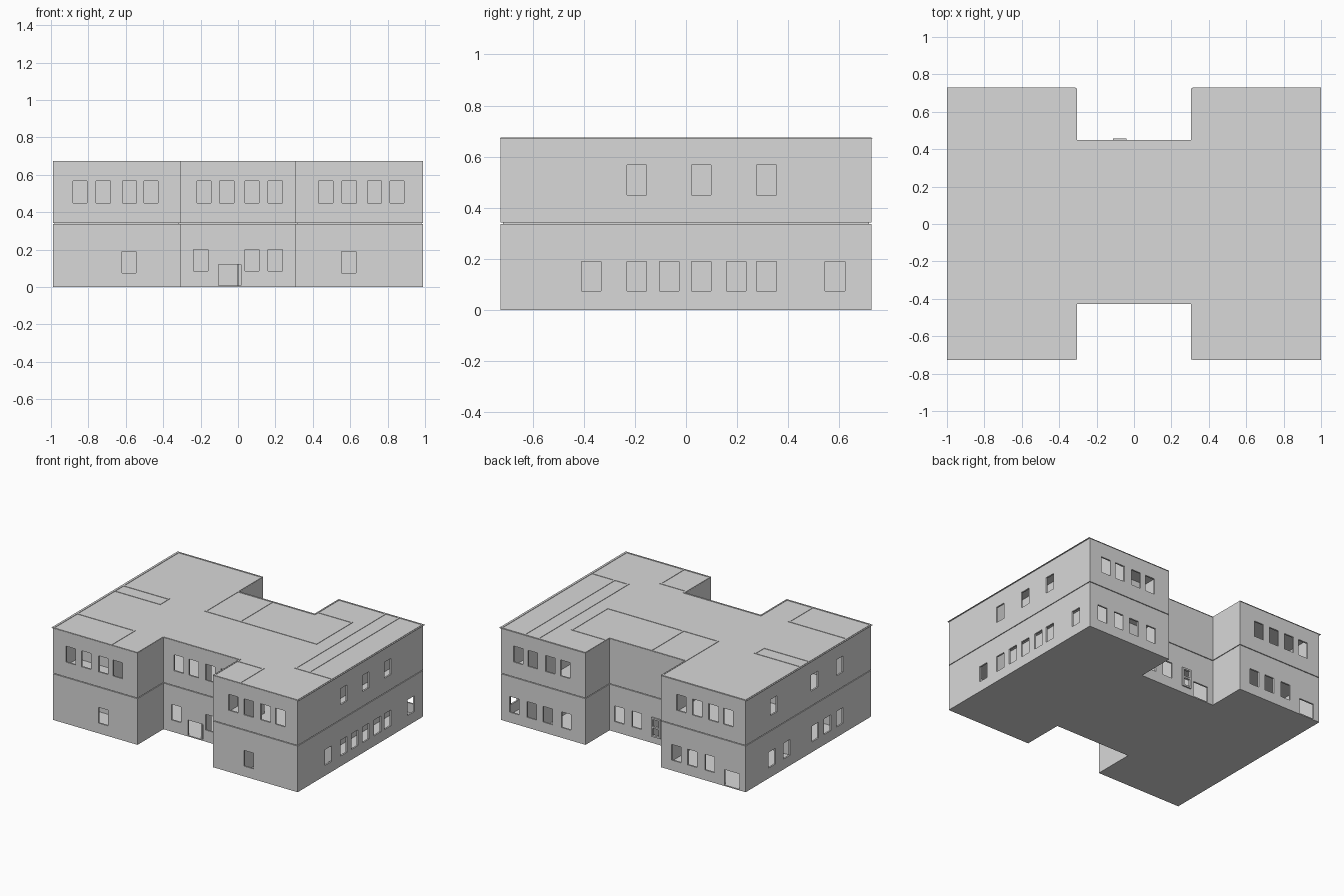
import bpy, bmesh

cube = bpy.data.objects.get("Cube")
if cube:
    bpy.data.objects.remove(cube)

# One plain grey for the whole building
GREY = bpy.data.materials.new("plain grey")
GREY.use_nodes = True
GREY.diffuse_color = (0.69, 0.69, 0.69, 1)
GREY.node_tree.nodes["Principled BSDF"].inputs["Base Color"].default_value = GREY.diffuse_color


def finish(name, bm):
    mesh = bpy.data.meshes.new(name)
    bm.to_mesh(mesh)
    bm.free()
    mesh.materials.append(GREY)
    ob = bpy.data.objects.new(name, mesh)
    bpy.context.collection.objects.link(ob)
    return ob


def outline(side, inner, front, back, notch_front, notch_back):
    """H-shaped plan, counter-clockwise from the right notch corner."""
    right = [(inner, notch_front), (inner, front), (side, front),
             (side, back), (inner, back), (inner, notch_back)]
    left = [(-x, y) for x, y in reversed(right)]
    return right + left


def add_box(bm, x0, x1, y0, y1, z0, z1):
    box = bmesh.ops.create_cube(bm, size=1)["verts"]
    for v in box:
        v.co = ((x0 + x1) / 2 + v.co.x * (x1 - x0),
                (y0 + y1) / 2 + v.co.y * (y1 - y0),
                (z0 + z1) / 2 + v.co.z * (z1 - z0))


def slab(name, plan, z0, z1):
    bm = bmesh.new()
    face = bm.faces.new([bm.verts.new((x, y, z0)) for x, y in plan])
    top = bmesh.ops.extrude_face_region(bm, geom=[face])["geom"]
    for v in top:
        if isinstance(v, bmesh.types.BMVert):
            v.co.z = z1
    bmesh.ops.recalc_face_normals(bm, faces=bm.faces)
    return finish(name, bm)


WALL = outline(0.99, 0.305, -0.725, 0.725, -0.425, 0.447)
INSET = outline(0.98, 0.315, -0.715, 0.715, -0.415, 0.437)
ROOF = outline(1.0, 0.313, -0.728, 0.73, -0.428, 0.45)
# Wall indices in the plan
RIGHT, FRONT_R, BACK_R = 2, 1, 3
LEFT, FRONT_L, BACK_L = 8, 9, 7
FRONT_M, BACK_M = 11, 5


def row(centres, z0, z1, width=0.077):
    return [(c - width / 2, c + width / 2, z0, z1) for c in centres]


def low(*c):
    return row(c, 0.075, 0.19)


def high(*c):
    return row(c, 0.45, 0.567)


def door(c):
    return row([c], 0.008, 0.12, 0.12)


ground_openings = {
    FRONT_L: low(-0.583), FRONT_R: low(0.593),
    FRONT_M: row([-0.2, 0.075, 0.2], 0.085, 0.2) + door(-0.045),
    RIGHT: low(-0.37, -0.193, -0.065, 0.06, 0.197, 0.315, 0.583),
    LEFT: low(0.42, 0.25, -0.08, -0.22, -0.36),
    BACK_R: low(0.88, 0.74, 0.61, 0.46),
    BACK_L: low(-0.43, -0.56, -0.7) + door(-0.88),
    BACK_M: low(0.225, 0.085) + door(-0.2) + row([-0.075], 0.05, 0.19, 0.06),
}
upper_openings = {
    FRONT_L: high(-0.845, -0.72, -0.58, -0.465),
    FRONT_M: high(-0.182, -0.06, 0.075, 0.2),
    FRONT_R: high(0.47, 0.595, 0.73, 0.85),
    RIGHT: high(-0.193, 0.06, 0.315),
    LEFT: high(0.4, -0.07, -0.36),
    BACK_R: high(0.85, 0.73, 0.59, 0.47),
    BACK_L: high(-0.47, -0.6, -0.73, -0.85),
}


def storey(name, z0, z1, openings):
    """Walls as a grid of panels with the openings left out, then thickened."""
    bm = bmesh.new()
    levels = sorted({z0, z1} | {z for o in openings.values() for w in o for z in w[2:]})
    for i, a in enumerate(WALL):
        b = WALL[(i + 1) % len(WALL)]
        axis = 0 if a[1] == b[1] else 1
        holes = openings.get(i, [])
        cuts = sorted({a[axis], b[axis]} | {s for w in holes for s in w[:2]},
                      reverse=a[axis] > b[axis])
        for s, t in zip(cuts, cuts[1:]):
            for lo, hi in zip(levels, levels[1:]):
                m, n = (s + t) / 2, (lo + hi) / 2
                if any(w[0] < m < w[1] and w[2] < n < w[3] for w in holes):
                    continue
                corners = [(s, lo), (t, lo), (t, hi), (s, hi)]
                bm.faces.new([bm.verts.new((u, a[1], z) if axis == 0 else (a[0], u, z))
                              for u, z in corners])
    bmesh.ops.remove_doubles(bm, verts=bm.verts, dist=0.0005)
    ob = finish(name, bm)
    mod = ob.modifiers.new("thickness", "SOLIDIFY")
    mod.thickness = 0.012
    mod.offset = -1
    mod.use_even_offset = True


storey("ground_floor_walls", 0.0, 0.337, ground_openings)
storey("upper_floor_walls", 0.342, 0.671, upper_openings)

# Floors and roof
slab("ground_floor", INSET, 0.0, 0.006)
slab("upper_floor", INSET, 0.332, 0.347)
slab("roof", ROOF, 0.670, 0.672)

# Room divisions that also show on the roof: x0, y0, x1, y1
divisions = [
    (-0.98, 0.085, -0.62, 0.085), (-0.98, -0.015, -0.62, -0.015), (-0.62, -0.015, -0.62, 0.085),
    (-0.98, -0.45, -0.52, -0.45), (-0.52, -0.715, -0.52, -0.45),
    (-0.31, 0.07, -0.31, 0.43), (-0.31, 0.07, 0.585, 0.07), (-0.03, 0.07, -0.03, 0.43),
    (0.585, 0.07, 0.585, 0.48), (0.32, 0.48, 0.585, 0.48),
    (0.69, -0.32, 0.69, 0.715), (0.8, -0.32, 0.8, 0.715), (0.69, -0.32, 0.98, -0.32),
    (0.32, -0.45, 0.52, -0.45), (0.52, -0.715, 0.52, -0.45),
]
# Inner walls that stay below the roof
inner_walls = [(-0.52, -0.45, -0.32, -0.45), (0.585, 0.07, 0.69, 0.07), (0, -0.41, 0, -0.32)]


def strips(name, lines, half, z0, z1):
    bm = bmesh.new()
    for x0, y0, x1, y1 in lines:
        add_box(bm, min(x0, x1) - half, max(x0, x1) + half,
                min(y0, y1) - half, max(y0, y1) + half, z0, z1)
    finish(name, bm)


strips("ground_floor_partitions", divisions + inner_walls, 0.006, 0.006, 0.332)
strips("upper_floor_partitions", divisions + inner_walls, 0.006, 0.347, 0.670)
strips("roof_ribs", divisions, 0.006, 0.671, 0.675)

# Low kerb along the roof edge
KERB = outline(0.985, 0.311, -0.72, 0.72, -0.42, 0.442)
kerb_lines = [a + b for a, b in zip(KERB, KERB[1:] + KERB[:1])]
strips("roof_kerb", kerb_lines, 0.005, 0.671, 0.675)

# Frame of the narrow back window
bm = bmesh.new()
for x in (-0.105, -0.045):
    add_box(bm, x - 0.006, x + 0.006, 0.44, 0.457, 0.05, 0.19)
for z in (0.056, 0.12, 0.184):
    add_box(bm, -0.105, -0.045, 0.44, 0.457, z - 0.006, z + 0.006)
finish("back_window_frame", bm)
